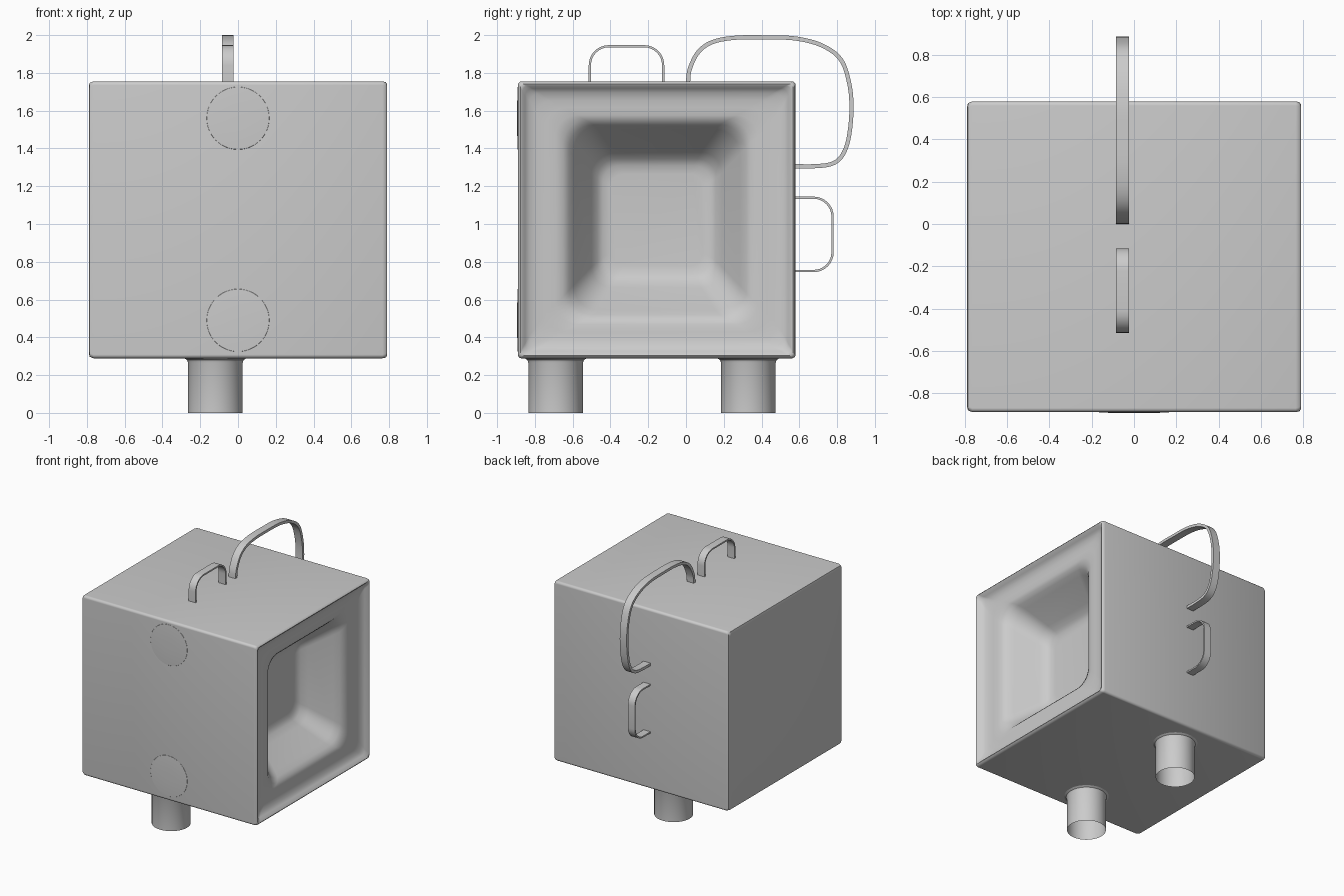
import bpy, bmesh, math
from mathutils import Vector

if "Cube" in bpy.data.objects:
    bpy.data.objects.remove(bpy.data.objects["Cube"])

CY, CZ = -0.155, 1.022      # body centre in y, z
HY, HZ = 0.735, 0.733       # body half sizes
STRAP_X = -0.054


def finish(name, bm, angle=35):
    bmesh.ops.recalc_face_normals(bm, faces=bm.faces)
    me = bpy.data.meshes.new(name)
    bm.to_mesh(me)
    bm.free()
    ob = bpy.data.objects.new(name, me)
    bpy.context.collection.objects.link(ob)
    bpy.ops.object.select_all(action='DESELECT')
    ob.select_set(True)
    bpy.context.view_layer.objects.active = ob
    bpy.ops.object.shade_smooth_by_angle(angle=math.radians(angle))
    return ob


def loft(bm, rings, closed=True):
    n = len(rings[0])
    for a, b in zip(rings, rings[1:]):
        for i in range(n if closed else n - 1):
            j = (i + 1) % n
            bm.faces.new((a[i], a[j], b[j], b[i]))


def rounded_ring(bm, x, iy, iz, r, steps=8):
    """Rounded rectangle in the yz plane, inset from the body outline."""
    hy, hz, vs = HY - iy - r, HZ - iz - r, []
    for k, (sy, sz) in enumerate(((1, 1), (-1, 1), (-1, -1), (1, -1))):
        for s in range(steps + 1):
            a = math.pi / 2 * (k + s / steps)
            vs.append(bm.verts.new((x, CY + sy * hy + r * math.cos(a),
                                    CZ + sz * hz + r * math.sin(a))))
    return vs


# body: plain left side, right side dished with a deep soft recess
sections = [  # x, inset y, inset z, corner radius
    (-0.79, .025, .025, .02), (-0.785, .008, .008, .02), (-0.765, 0, 0, .02),
    (0.765, 0, 0, .02), (0.782, .004, .004, .02), (0.79, .014, .014, .02),
    (0.785, .024, .024, .03), (0.765, .038, .038, .04), (0.748, .06, .06, .06),
    (0.738, .10, .10, .08), (0.736, .15, .14, .10), (0.734, .20, .18, .11),
    (0.725, .24, .205, .12), (0.70, .27, .23, .13), (0.66, .295, .255, .13),
    (0.50, .39, .375, .11), (0.455, .42, .41, .10), (0.435, .45, .445, .09),
    (0.43, .49, .49, .07)]
bm = bmesh.new()
rings = [rounded_ring(bm, *s) for s in sections]
loft(bm, rings)
bm.faces.new(rings[0])
bm.faces.new(rings[-1])
finish("body", bm, 50)


def revolve(name, profile, origin, axis, n=48, cap=False):
    """Revolve (radius, distance) pairs about z or -y."""
    bm, rings, o = bmesh.new(), [], Vector(origin)
    for r, d in profile:
        ring = []
        for i in range(n):
            c, s = r * math.cos(math.tau * i / n), r * math.sin(math.tau * i / n)
            ring.append(bm.verts.new(o + Vector((c, s, d) if axis == 'z' else (c, -d, s))))
        rings.append(ring)
    loft(bm, rings)
    if cap:
        bm.faces.new(rings[-1])
    return finish(name, bm)


# tubular legs with a small flare where they meet the body
for name, y in (("front_leg", -0.69), ("back_leg", 0.33)):
    revolve(name, [(.144, 0), (.144, .265), (.15, .28), (.165, .289), (.165, .295)],
            (-0.12, y, 0), 'z')

# very shallow bosses on the front face
for name, z in (("upper_boss", 1.56), ("lower_boss", 0.49)):
    revolve(name, [(.17, -.004), (.165, .001), (.12, .003), (.05, .004)],
            (0, CY - HY, z), 'y', cap=True)


def smooth_path(pts, steps=8):
    """Catmull-Rom curve through (y, z) points."""
    p = [Vector(q) for q in pts]
    p = [2 * p[0] - p[1]] + p + [2 * p[-1] - p[-2]]
    out = []
    for i in range(1, len(p) - 2):
        a, b, c, d = p[i - 1:i + 3]
        for k in range(steps):
            t = k / steps
            out.append(0.5 * (2 * b + (c - a) * t + (2 * a - 5 * b + 4 * c - d) * t * t
                              + (3 * b - a - 3 * c + d) * t ** 3))
    return out + [p[-2]]


def strap(name, path, width, thick):
    bm, rings = bmesh.new(), []
    for i, p in enumerate(path):
        t = (path[min(i + 1, len(path) - 1)] - path[max(i - 1, 0)]).normalized()
        nrm = Vector((-t.y, t.x)) * thick / 2
        ring = []
        for sx, sn in ((-1, -1), (1, -1), (1, 1), (-1, 1)):
            q = p + nrm * sn
            ring.append(bm.verts.new((STRAP_X + sx * width / 2, q.x, q.y)))
        rings.append(ring)
    loft(bm, rings)
    bm.faces.new(rings[0])
    bm.faces.new(rings[-1])
    return finish(name, bm)


def staple(base, height, a, b, r, swap):
    """Rounded U path from a to b, rising from base to height."""
    pts = [(a, base)]
    for cx, start in ((a + r, math.pi), (b - r, math.pi / 2)):
        pts += [(cx + r * math.cos(start - math.pi / 2 * i / 8),
                 height - r + r * math.sin(start - math.pi / 2 * i / 8)) for i in range(9)]
    pts.append((b, base))
    return [Vector((q, p) if swap else (p, q)) for p, q in pts]


# small handles on the top and the back
strap("top_handle", staple(1.74, 1.941, -0.509, -0.121, 0.1, False), 0.062, 0.012)
strap("back_handle", staple(0.57, 0.776, 0.751, 1.139, 0.1, True), 0.062, 0.012)

# large handle bridging the top and back edges
big = [(0.01, 1.74), (0.02, 1.82), (0.065, 1.91), (0.14, 1.963), (0.26, 1.986),
       (0.42, 1.988), (0.58, 1.982), (0.72, 1.945), (0.82, 1.87), (0.865, 1.74),
       (0.876, 1.60), (0.86, 1.45), (0.825, 1.36), (0.77, 1.318), (0.68, 1.306), (0.57, 1.306)]
strap("large_handle", smooth_path(big), 0.062, 0.022)
